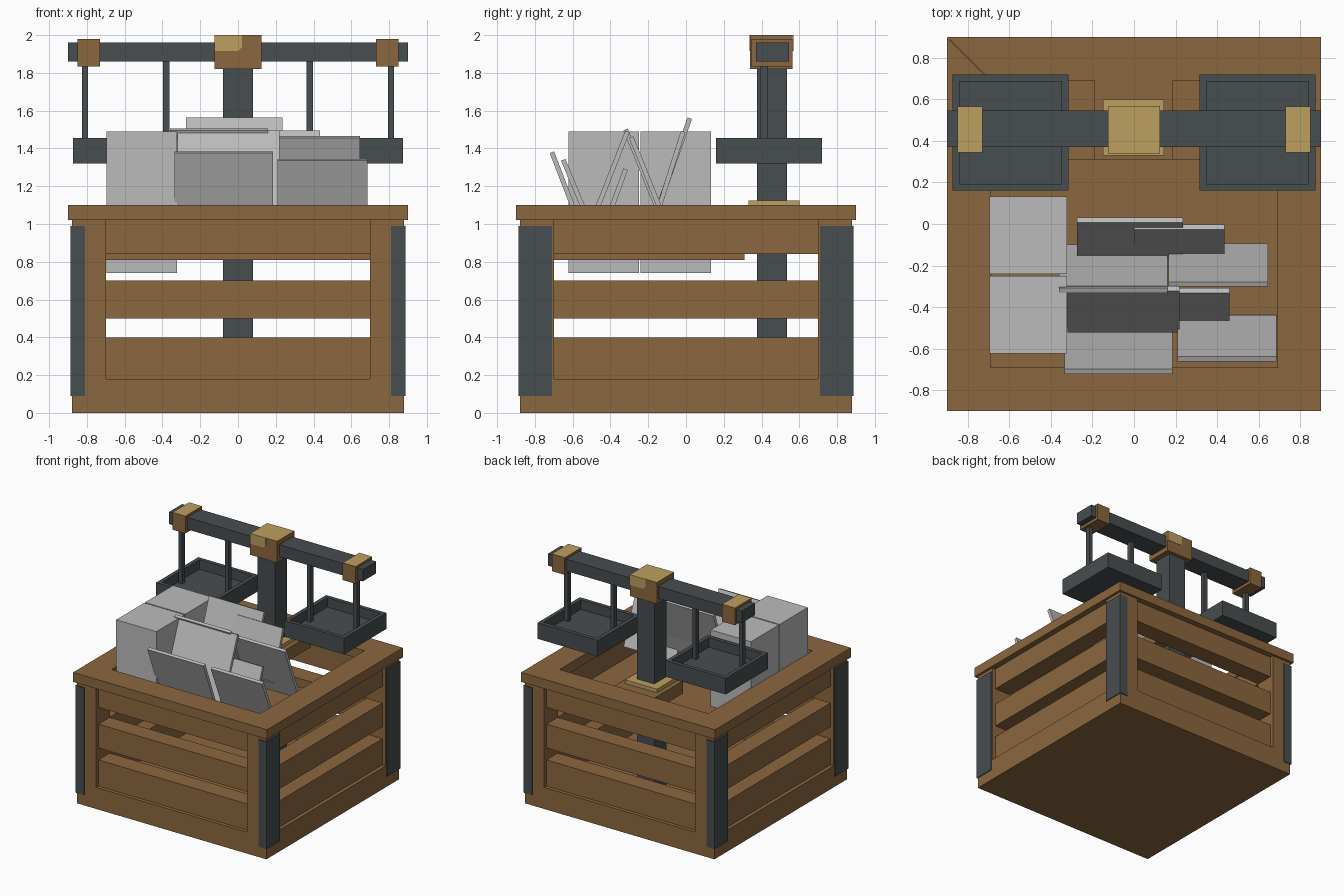
import bpy, bmesh, math
from mathutils import Matrix, Vector

cube = bpy.data.objects.get("Cube")
if cube:
    bpy.data.objects.remove(cube, do_unlink=True)


def material(name, rgb):
    m = bpy.data.materials.new(name)
    m.use_nodes = True
    m.diffuse_color = (*rgb, 1)
    m.node_tree.nodes["Principled BSDF"].inputs["Base Color"].default_value = (*rgb, 1)
    return m


wood = material("brown wood", (0.26, 0.136, 0.049))
iron = material("dark iron", (0.064, 0.075, 0.08))
brass = material("brass", (0.51, 0.35, 0.115))
paper = material("pale grey", (0.5, 0.5, 0.5))


def finish(name, bm, *mats):
    mesh = bpy.data.meshes.new(name)
    bmesh.ops.recalc_face_normals(bm, faces=bm.faces)
    bm.to_mesh(mesh)
    bm.free()
    for m in mats:
        mesh.materials.append(m)
    ob = bpy.data.objects.new(name, mesh)
    bpy.context.collection.objects.link(ob)
    return ob


def add_box(bm, x, y, z):
    size = Matrix.Diagonal((x[1] - x[0], y[1] - y[0], z[1] - z[0], 1))
    mid = Matrix.Translation((sum(x) / 2, sum(y) / 2, sum(z) / 2))
    return bmesh.ops.create_cube(bm, size=1, matrix=mid @ size)


def box(name, mat, x, y, z):
    bm = bmesh.new()
    add_box(bm, x, y, z)
    return finish(name, bm, mat)


def brass_topped(name, x, y, z):
    ob = box(name, wood, x, y, z)
    ob.data.materials.append(brass)
    for f in ob.data.polygons:
        f.material_index = int(f.normal.z > 0.9)
    return ob


def prism(name, mat, points, depth):
    """Extrude a closed outline along a vector."""
    bm = bmesh.new()
    face = bm.faces.new([bm.verts.new(p) for p in points])
    ext = bmesh.ops.extrude_face_region(bm, geom=[face])
    verts = [v for v in ext["geom"] if isinstance(v, bmesh.types.BMVert)]
    bmesh.ops.translate(bm, verts=verts, vec=depth)
    return finish(name, bm, mat)


# Crate base, corner posts and iron corner guards
OUT, INN = 0.88, 0.70
box("crate_base", wood, (-OUT, OUT), (-OUT, OUT), (0, 0.18))
for sx, side in ((-1, "right"), (1, "left")):
    for sy, end in ((-1, "front"), (1, "back")):
        box(f"{end}_{side}_post", wood, sorted((sx * INN, sx * OUT)),
            sorted((sy * INN, sy * OUT)), (0.18, 1.02))
        box(f"{end}_{side}_guard", iron, sorted((sx * 0.81, sx * 0.887)),
            sorted((sy * 0.71, sy * 0.887)), (0.09, 0.99))

# Slats and rim boards repeated around the four sides
for i, side in enumerate(("front", "left", "back", "right")):
    turn = Matrix.Rotation(i * math.pi / 2, 4, "Z")
    bm = bmesh.new()
    for z in ((0.18, 0.40), (0.50, 0.70), (0.84, 1.02)):
        add_box(bm, (-INN, INN), (-0.85, -INN), z)
    bm.transform(turn)
    finish(f"{side}_slats", bm, wood)
    rim = prism(f"{side}_rim", wood, [(-0.9, -0.9, 1.02), (0.9, -0.9, 1.02),
                (0.69, -0.69, 1.02), (-0.69, -0.69, 1.02)], (0, 0, 0.08))
    rim.data.transform(turn)

# Inner shelf and support for the mast
box("shelf", wood, (-INN, INN), (-INN, 0.31), (0.81, 0.85))
box("mast_support", wood, (-0.19, 0.185), (0.31, INN), (0.99, 1.095))

# Weighing scale: mast, foot, beam and caps
box("mast", iron, (-0.08, 0.08), (0.375, 0.535), (0.1, 1.83))
box("mast_foot", brass, (-0.15, 0.145), (0.33, 0.6), (1.095, 1.125))
box("beam", iron, (-0.9, 0.9), (0.37, 0.545), (1.86, 1.96))
brass_topped("beam_head", (-0.125, 0.125), (0.34, 0.565), (1.82, 2.0))
for s, side in ((-1, "right"), (1, "left")):
    brass_topped(f"{side}_beam_cap", sorted((s * 0.73, s * 0.85)),
                 (0.345, 0.565), (1.835, 1.98))

# Brass inlays on the front and back of the head
for s, end in ((1, "front"), (-1, "back")):
    y = 0.4525 - s * 0.1125
    outline = [(-0.125, 1.915), (0, 1.915), (0.02, 1.935), (0.02, 2.0), (-0.125, 2.0)]
    prism(f"{end}_inlay", brass, [(s * x, y, z) for x, z in outline], (0, -s * 0.003, 0))

# Hanging pans: open trays made by insetting and sinking the top face
for s, side in ((-1, "right"), (1, "left")):
    bm = bmesh.new()
    add_box(bm, sorted((s * 0.315, s * 0.873)), (0.16, 0.72), (1.32, 1.455))
    top = max(bm.faces, key=lambda f: f.calc_center_median().z)
    bmesh.ops.inset_region(bm, faces=[top], thickness=0.047)
    ext = bmesh.ops.extrude_face_region(bm, geom=[top])
    sunk = [v for v in ext["geom"] if isinstance(v, bmesh.types.BMVert)]
    bmesh.ops.translate(bm, verts=sunk, vec=(0, 0, -0.08))
    if top.is_valid:
        bmesh.ops.delete(bm, geom=[top], context="FACES_ONLY")
    finish(f"{side}_pan", bm, iron)
    for x, place in ((0.81, "outer"), (0.38, "inner")):
        box(f"{side}_{place}_hanger", iron, (s * x - 0.017, s * x + 0.017),
            (0.393, 0.433), (1.37, 1.87))

# Two tall boxes
box("front_box", paper, (-0.695, -0.322), (-0.622, -0.25), (0.74, 1.49))
box("back_box", paper, (-0.695, -0.322), (-0.24, 0.132), (0.74, 1.49))

# Leaning cards: name, x range, top edge (y, z), bottom edge (y, z)
cards = (
    ("front_card", (-0.335, 0.185), (-0.71, 1.38), (-0.51, 0.86)),
    ("front_side_card", (0.21, 0.685), (-0.65, 1.34), (-0.45, 0.86)),
    ("second_card", (-0.32, 0.22), (-0.31, 1.49), (-0.51, 0.98)),
    ("second_side_card", (0.0, 0.46), (-0.32, 1.29), (-0.465, 0.89)),
    ("third_card", (-0.36, 0.16), (-0.32, 1.50), (-0.11, 0.98)),
    ("third_side_card", (0.165, 0.645), (-0.29, 1.46), (-0.105, 1.0)),
    ("back_card", (-0.275, 0.235), (0.02, 1.56), (-0.15, 1.08)),
    ("back_side_card", (0.0, 0.435), (-0.015, 1.49), (-0.145, 1.08)),
)
for name, x, top, bottom in cards:
    slope = (Vector(top) - Vector(bottom)).normalized()
    side = Vector((slope.y, -slope.x)) * 0.0125
    loop = (Vector(top) + side, Vector(top) - side,
            Vector(bottom) - side, Vector(bottom) + side)
    prism(name, paper, [(x[0], p.x, p.y) for p in loop], (x[1] - x[0], 0, 0))
